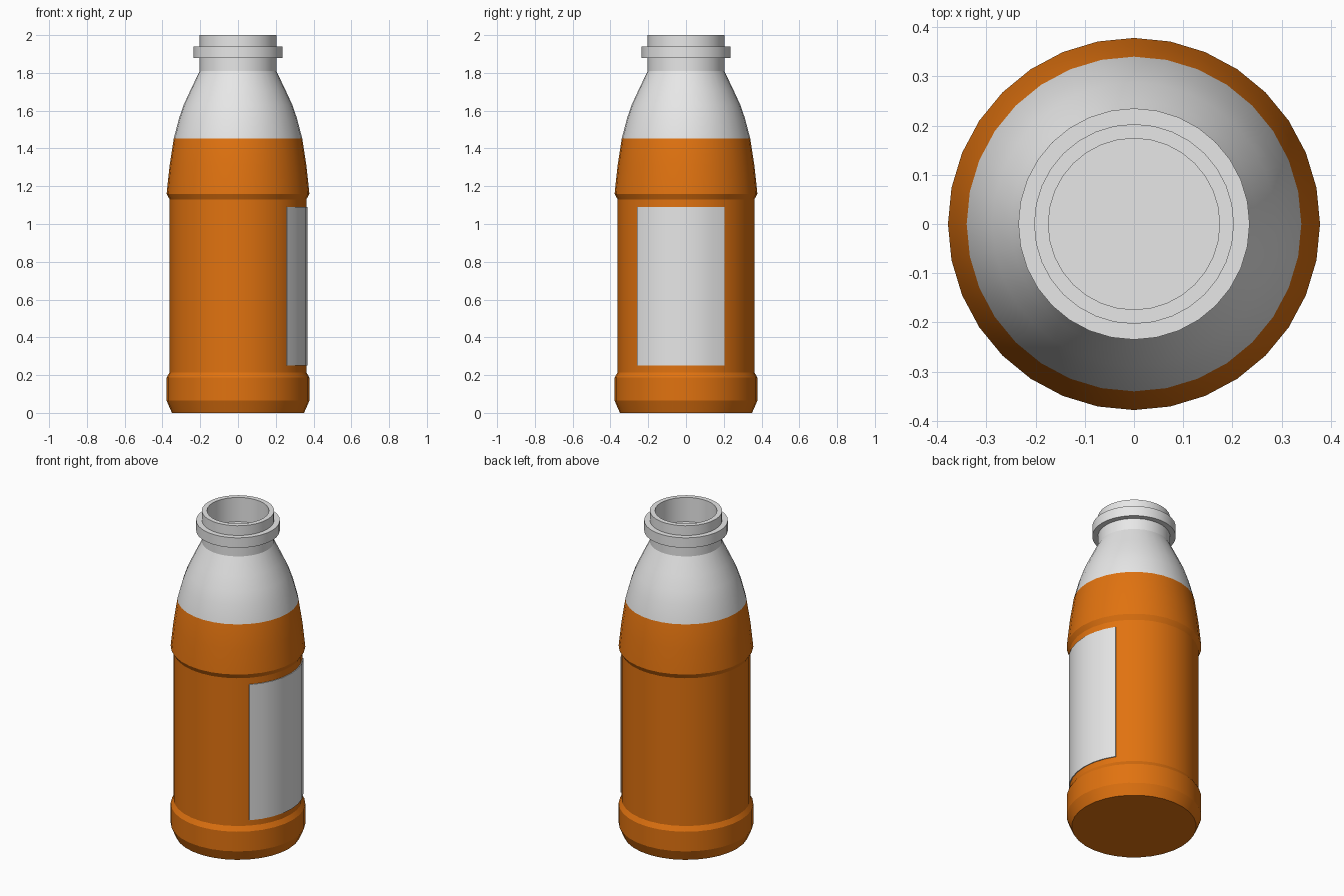
import bpy
import bmesh
from math import cos, sin, radians, tau

SIDES = 32

cube = bpy.data.objects.get("Cube")
if cube:
    bpy.data.objects.remove(cube, do_unlink=True)


def make_material(name, color):
    mat = bpy.data.materials.new(name)
    mat.use_nodes = True
    mat.diffuse_color = color
    mat.node_tree.nodes["Principled BSDF"].inputs["Base Color"].default_value = color
    return mat


white = make_material("white", (0.8, 0.8, 0.8, 1))
orange = make_material("orange", (0.75, 0.17, 0.005, 1))


def sweep(name, profile, materials, first=0, count=SIDES, loop=False):
    """Turn an (r, z) profile about z through count facets, capping open ends."""
    bm = bmesh.new()
    full = count == SIDES
    columns = []
    for i in range(count if full else count + 1):
        a = tau * (first + i) / SIDES
        columns.append([bm.verts.new((r * cos(a), r * sin(a), z)) for r, z in profile])
    n = len(profile)
    for i in range(count):
        c, d = columns[i], columns[(i + 1) % len(columns)]
        for j in range(n if loop else n - 1):
            k = (j + 1) % n
            bm.faces.new((c[j], d[j], d[k], c[k]))
    if not full:
        bm.faces.new(columns[0])
        bm.faces.new(columns[-1])
    elif not loop:
        bm.faces.new([c[0] for c in columns])
        bm.faces.new([c[-1] for c in columns])
    bmesh.ops.recalc_face_normals(bm, faces=bm.faces)
    mesh = bpy.data.meshes.new(name)
    bm.to_mesh(mesh)
    bm.free()
    for mat in materials:
        mesh.materials.append(mat)
    obj = bpy.data.objects.new(name, mesh)
    bpy.context.collection.objects.link(obj)
    bpy.ops.object.select_all(action='DESELECT')
    obj.select_set(True)
    bpy.context.view_layer.objects.active = obj
    bpy.ops.object.shade_smooth_by_angle(angle=radians(22))
    return obj


# Bottle: foot, waist, shoulder, neck, then down inside the mouth
FILL = 1.453
bottle = sweep("bottle", [
    (0.35, 0), (0.378, 0.065), (0.378, 0.187), (0.362, 0.215),
    (0.362, 1.13), (0.378, 1.16), (0.375, 1.19), (0.362, 1.31),
    (0.34, FILL), (0.312, 1.56), (0.288, 1.63), (0.25, 1.712),
    (0.203, 1.81), (0.203, 2.0), (0.174, 2.0), (0.174, 1.85),
], [white, orange])

# Orange below the fill line
for face in bottle.data.polygons:
    face.material_index = int(face.center.z < FILL)

# Collar around the neck
sweep("neck_collar", [(0.19, 1.878), (0.235, 1.878), (0.235, 1.94), (0.19, 1.94)],
      [white], loop=True)

# Thin label plate wrapped round one side
sweep("label", [(0.36, 0.25), (0.367, 0.25), (0.367, 1.09), (0.36, 1.09)],
      [white], first=-4, count=7, loop=True)
